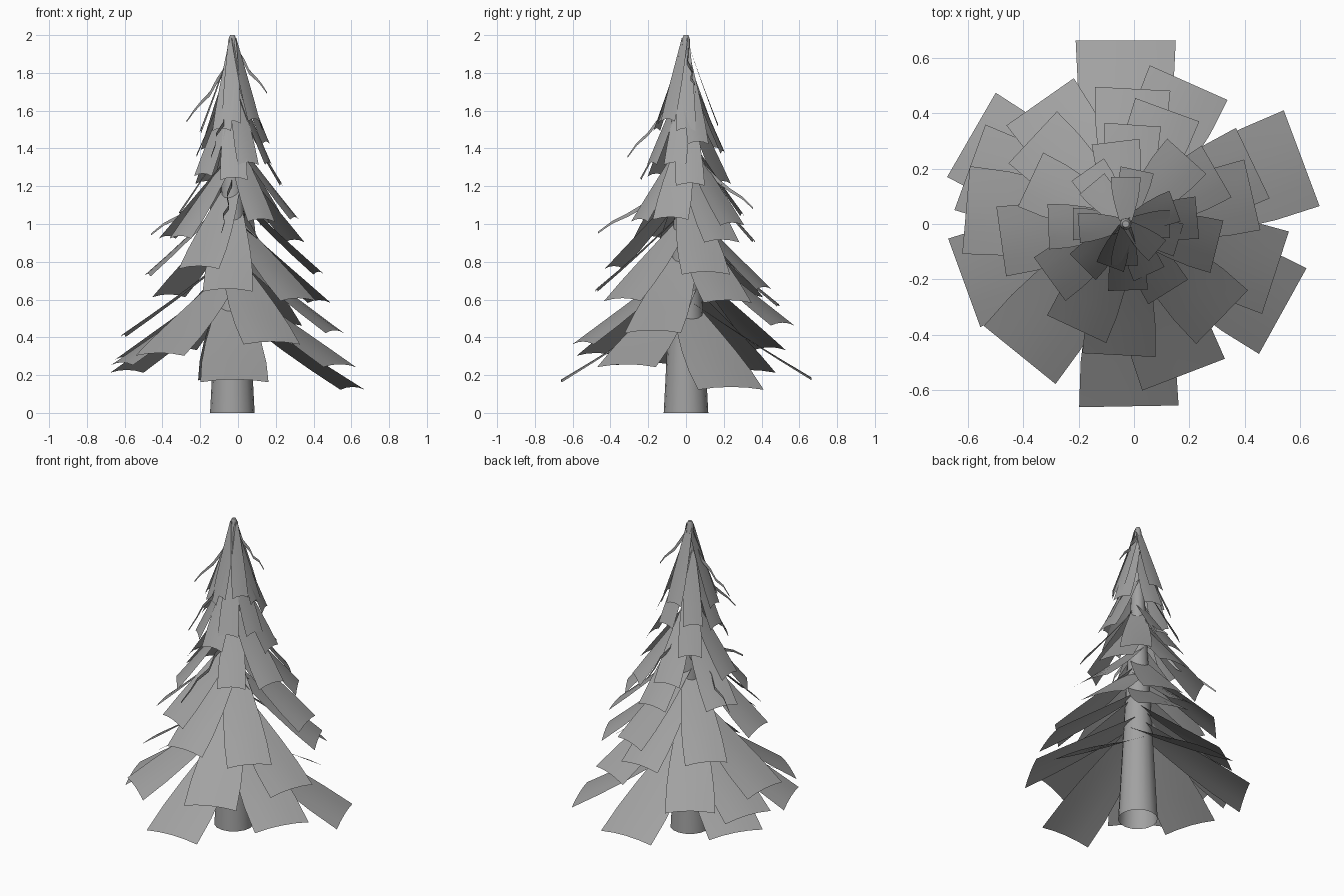
import bpy, bmesh, math

if "Cube" in bpy.data.objects:
    bpy.data.objects.remove(bpy.data.objects["Cube"])

CX = -0.03  # trunk axis
grey = bpy.data.materials.new("dark_grey")
grey.diffuse_color = (0.36, 0.36, 0.36, 1)
grey.use_nodes = True
grey.node_tree.nodes["Principled BSDF"].inputs["Base Color"].default_value = grey.diffuse_color


def finish(bm, name):
    me = bpy.data.meshes.new(name)
    bm.to_mesh(me)
    bm.free()
    me.materials.append(grey)
    ob = bpy.data.objects.new(name, me)
    bpy.context.collection.objects.link(ob)
    for p in me.polygons:
        p.use_smooth = len(p.vertices) == 4
    return ob


# Trunk: open tapered tube with a small cap at the tip
bm = bmesh.new()
rings = []
for z, r in [(0, 0.118), (0.5, 0.092), (1.0, 0.066), (1.5, 0.042), (1.98, 0.02), (2.0, 0.012)]:
    rings.append([bm.verts.new((CX + r * math.cos(a * math.tau / 16),
                                r * math.sin(a * math.tau / 16), z)) for a in range(16)])
for lo, hi in zip(rings, rings[1:]):
    for i in range(16):
        j = (i + 1) % 16
        bm.faces.new((lo[i], lo[j], hi[j], hi[i]))
bm.faces.new(rings[-1])
finish(bm, "trunk")


def branch(bm, az, r, z, width, rise=0.41, arch=0.015, sag=0.008):
    """Flat drooping branch sheet: narrow at the trunk, wide at the tip."""
    a = math.radians(az)
    d, s = (math.cos(a), math.sin(a)), (-math.sin(a), math.cos(a))
    z0 = min(z + rise, 1.985)
    r0 = 0.01
    grid = []
    for i in range(5):
        t = i / 4
        rad = r0 + (r - r0) * t
        h = z0 + (z - z0) * t - sag * math.sin(math.pi * t)
        w = width * (0.42 + 0.58 * math.sin(t * math.pi / 2)) / 2
        row = []
        for u in (-1, -0.5, 0, 0.5, 1):
            row.append(bm.verts.new((CX + d[0] * rad + s[0] * w * u,
                                     d[1] * rad + s[1] * w * u,
                                     h + arch * t * (0.5 - u * u))))
        grid.append(row)
    for i in range(4):
        for k in range(4):
            bm.faces.new((grid[i][k], grid[i + 1][k], grid[i + 1][k + 1], grid[i][k + 1]))


# (direction in degrees, reach, tip height) for each tier
lower = [(90, .665, .18), (271, .66, .17), (20.5, .68, .13), (-29, .65, .25), (-18, .57, .43),
         (25.6, .51, .59), (200, .622, .26), (231, .61, .31), (150, .645, .22), (175, .58, .41),
         (125, .54, .34), (160, .60, .29), (66, .56, .47), (-69, .584, .37)]
middle = [(267, .475, .65), (-44, .485, .6), (245, .42, .77), (137, .46, .62), (87, .49, .57),
          (188, .455, .73), (70, .44, .66), (13, .47, .74), (30, .38, .91), (-14, .34, 1.03),
          (216, .34, .93), (-58, .29, 1.02), (86, .36, .91), (155, .38, .93)]
upper = [(182, .28, 1.06), (97, .3, 1.05), (48, .33, 1.0), (272, .24, 1.24), (5, .26, 1.21),
         (125, .24, 1.22), (78, .2, 1.38), (130, .19, 1.4), (250, .165, 1.5), (20, .19, 1.43),
         (-17, .2, 1.32), (-65, .2, 1.32), (180, .19, 1.36), (268, .15, 1.54), (225, .22, 1.26),
         (185, .17, 1.49), (0, .16, 1.5), (90, .17, 1.52), (-40, .15, 1.55)]
for name, tier in (("lower_branches", lower), ("middle_branches", middle), ("upper_branches", upper)):
    bm = bmesh.new()
    for az, r, z in tier:
        branch(bm, az, r, z, 0.02 + 0.515 * r, rise=0.42 if z < 1.2 else 0.44)
    finish(bm, name)

# Thin edge-on twigs: slightly wavy upright strips
bm = bmesh.new()
for az, r, z, rise in [(154, .48, .94, .3), (263, .47, .95, .3), (80, .36, 1.08, .3),
                       (195, .25, 1.54, .32), (15, .19, 1.69, .25), (250, .33, 1.35, .38)]:
    a = math.radians(az)
    prev = None
    for i in range(7):
        t = i / 6
        off = 0.012 * math.sin(5 * t * math.pi)
        x = CX + math.cos(a) * r * t - math.sin(a) * off
        y = math.sin(a) * r * t + math.cos(a) * off
        h = z + rise * (1 - t) + 0.01 * math.sin(9 * t)
        w = 0.02 * (1 - 0.75 * t)
        cur = (bm.verts.new((x, y, h + w)), bm.verts.new((x, y, h - w)))
        if prev:
            bm.faces.new((prev[0], prev[1], cur[1], cur[0]))
        prev = cur
finish(bm, "twigs")
